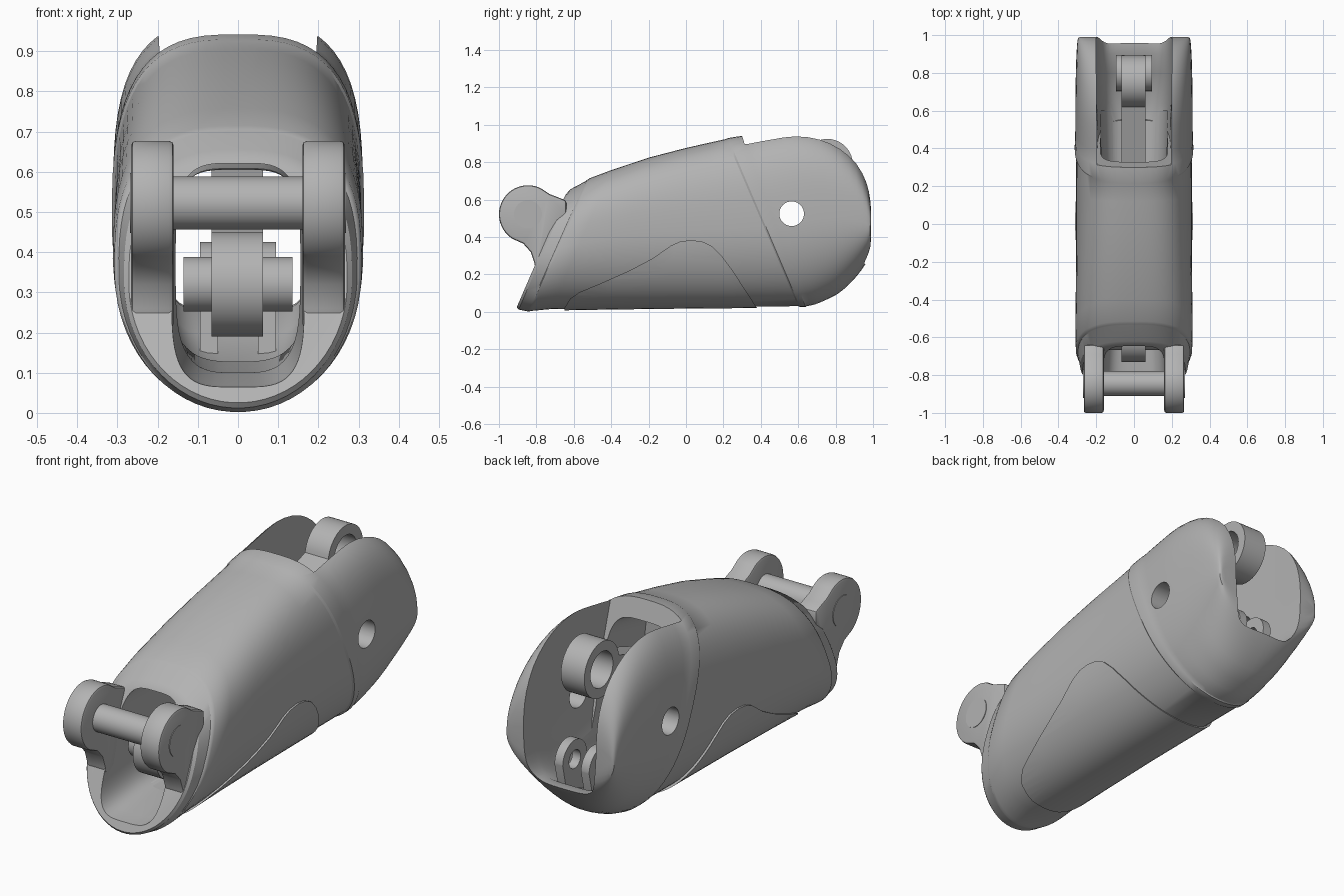
import bpy, bmesh, math
from mathutils import Vector

if "Cube" in bpy.data.objects:
    bpy.data.objects.remove(bpy.data.objects["Cube"])

grey = bpy.data.materials.new("plain grey")
grey.use_nodes = True
GREY = (0.45, 0.45, 0.45, 1)
grey.diffuse_color = GREY
grey.node_tree.nodes["Principled BSDF"].inputs["Base Color"].default_value = GREY


def make(name, bm):
    """Turn a bmesh into a linked grey object."""
    bmesh.ops.recalc_face_normals(bm, faces=bm.faces)
    mesh = bpy.data.meshes.new(name)
    bm.to_mesh(mesh)
    bm.free()
    mesh.materials.append(grey)
    obj = bpy.data.objects.new(name, mesh)
    bpy.context.collection.objects.link(obj)
    return obj


def power(value, exponent):
    return math.copysign(abs(value) ** (2 / exponent), value)


def refine(sections):
    """Insert a smooth in-between section in every gap."""
    result = []
    for k in range(len(sections) - 1):
        a, b, c, d = (sections[min(max(k + n, 0), len(sections) - 1)] for n in (-1, 0, 1, 2))
        middle = tuple((9 * (q + r) - p - s) / 16 for p, q, r, s in zip(a, b, c, d))
        result += [b, middle]
    return result + [sections[-1]]


def loft(name, sections, low, high, grow=0.0, around=64):
    """Skin tilted superellipses; each has bottom y,z, top y,z and half width."""
    bm = bmesh.new()
    rings = []
    for k, (yb, zb, yt, zt, width) in enumerate(sections):
        t = k / (len(sections) - 1)
        base, top = Vector((0, yb, zb)), Vector((0, yt, zt))
        mid, half = (base + top) / 2, (top - base) / 2
        half += half.normalized() * grow
        ring = []
        for i in range(around):
            a = math.tau * (i + 0.5) / around
            ends = high if math.sin(a) > 0 else low
            e = ends[0] + (ends[1] - ends[0]) * t
            p = mid + half * power(math.sin(a), e)
            p.x = (width + grow) * power(math.cos(a), e)
            ring.append(bm.verts.new(p))
        rings.append(ring)
    for r, s in zip(rings, rings[1:]):
        for i in range(around):
            j = (i + 1) % around
            bm.faces.new((r[i], r[j], s[j], s[i]))
    bm.faces.new(rings[0])
    bm.faces.new(rings[-1])
    return make(name, bm)


def prism(name, outline, x0, x1):
    """Extrude a side outline of (y, z) points across the width."""
    bm = bmesh.new()
    face = bm.faces.new([bm.verts.new((x0, y, z)) for y, z in outline])
    moved = bmesh.ops.extrude_face_region(bm, geom=[face])["geom"]
    for v in moved:
        if isinstance(v, bmesh.types.BMVert):
            v.co.x = x1
    return make(name, bm)


def arc(center, radius, start, end, steps=40):
    """Side-view arc; angles in degrees, from +y towards +z."""
    points = []
    for i in range(steps + 1):
        a = math.radians(start + (end - start) * i / steps)
        points.append((center[0] + radius * math.cos(a), center[1] + radius * math.sin(a)))
    return points


def rod(name, center, radius, x0, x1):
    return prism(name, arc(center, radius, 0, 360)[:-1], x0, x1)


def cut(obj, cutter, operation="DIFFERENCE"):
    cutter.hide_render = True
    mod = obj.modifiers.new("cut", "BOOLEAN")
    mod.operation, mod.solver, mod.object = operation, "EXACT", cutter
    bpy.context.view_layer.objects.active = obj
    bpy.ops.object.modifier_apply(modifier=mod.name)


# Outer shell: front collar, tapered body, lip and rounded rear cheeks
collar = [
    (-.905, .025, -.645, .625, .272), (-.895, .012, -.62, .655, .284),
    (-.845, .002, -.535, .7, .297),
]
body = [
    (-.84, .002, -.53, .705, .302), (-.825, .005, -.515, .715, .308),
    (-.72, .015, -.4, .758, .311), (-.45, .02, -.2, .825, .308),
    (-.1, .025, 0, .877, .306), (.25, .028, .12, .904, .306),
    (.6, .03, .215, .925, .308), (.61, .025, .225, .93, .314),
]
lip = [(.64, .025, .3, .942, .313)]
cheeks = [
    (.645, .03, .31, .94, .311), (.69, .04, .45, .965, .311),
    (.74, .06, .58, .98, .311), (.81, .095, .71, .96, .309),
    (.87, .145, .82, .905, .307), (.92, .2, .91, .82, .304),
    (.965, .265, .965, .71, .3), (.985, .325, .985, .61, .295),
    (.99, .4, .99, .53, .285),
]
shell = loft("outer_shell", collar + body + lip + refine(cheeks), (2, 2.4), (2.6, 3.4))

# Cutters: tunnel, pocket under the lip, open rear slot and the cross hole
tunnel = loft("tunnel_cutter", [
    (-1.1, .05, -1.1, .58, .175), (-.8, .07, -.8, .6, .165),
    (-.62, .1, -.62, .625, .155), (0, .1, 0, .605, .16), (.6, .13, .6, .605, .18),
], (4, 3), (4, 4))
pocket = loft("pocket_cutter", [(.08, .3, .08, .79, .17), (.54, .3, .38, .86, .18)], (4, 4), (4, 4))
slot = loft("slot_cutter", [
    (.555, .11, .19, 1.3, .195), (.64, .12, .62, 1.3, .198),
    (.8, .19, .8, 1.3, .2), (.9, .25, .9, 1.3, .2), (1.1, .27, 1.1, 1.3, .2),
], (3, 6), (8, 8))
hole = rod("hole_cutter", (.565, .525), .066, -.5, .5)
for cutter in (tunnel, pocket, slot, hole):
    cut(shell, cutter)

# Raised grip pad wrapped under the body
pad = loft("grip_pad", body, (2, 2.2), (2.6, 3), grow=.009)
outline = prism("pad_cutter", [
    (-.66, -.1), (-.65, .02), (-.62, .07), (-.57, .105), (-.45, .155), (-.3, .222),
    (-.18, .285), (-.08, .355), (-.03, .377), (.03, .384), (.09, .375), (.14, .35),
    (.19, .3), (.25, .22), (.38, .02), (.4, -.1)], -.5, .5)
cut(pad, outline, "INTERSECT")
for cutter in (tunnel, pocket, slot):
    cut(pad, cutter)
for cutter in (tunnel, pocket, slot, hole, outline):
    bpy.data.objects.remove(cutter)

# Front fork arms with round ends, joined by a pin
PIVOT = (-.845, .522)
arm = arc(PIVOT, .155, 62, 238) + [
    (-.87, .365), (-.83, .32), (-.81, .26), (-.8, .2), (-.74, .25),
    (-.69, .42), (-.64, .53), (-.64, .595), (-.69, .615), (-.73, .63)]
for side, label in ((1, "left"), (-1, "right")):
    fork = prism(label + "_fork_arm", arm, side * .16, side * .266)
    bevel = fork.modifiers.new("soft_edges", "BEVEL")
    bevel.width, bevel.segments = .012, 2
    rod(label + "_pin_cap", PIVOT, .075, side * .2, side * .269)
rod("fork_pin", PIVOT, .066, -.18, .18)

# Long link bar running through the tunnel, with an eye at the rear
FRONT_EYE, REAR_EYE = (-.6, .32), (.755, .788)
slope = math.degrees(math.atan2(REAR_EYE[1] - FRONT_EYE[1], REAR_EYE[0] - FRONT_EYE[0]))
link = prism("link_bar", arc(FRONT_EYE, .13, slope + 28, slope + 332)
             + arc(REAR_EYE, .137, slope - 152, slope + 152), -.066, .062)
eye = rod("eye_cutter", REAR_EYE, .088, -.3, .3)
cut(link, eye)
bpy.data.objects.remove(eye)
rod("link_pin", FRONT_EYE, .068, -.135, .135)

# Pair of small drilled lugs standing on the rear floor
LUG = (.8, .33)
drill = rod("drill_cutter", LUG, .045, -.3, .3)
for side, label in ((1, "left"), (-1, "right")):
    lug = prism(label + "_lug", arc(LUG, .095, 0, 180) + [(.7, .14), (.86, .18)],
                side * .05, side * .095)
    cut(lug, drill)
bpy.data.objects.remove(drill)

# Smooth curved surfaces, keep hard edges
for obj in bpy.data.objects:
    if obj.type == "MESH":
        bpy.ops.object.select_all(action="DESELECT")
        obj.select_set(True)
        bpy.context.view_layer.objects.active = obj
        for mod in list(obj.modifiers):
            bpy.ops.object.modifier_apply(modifier=mod.name)
        bpy.ops.object.shade_smooth_by_angle(angle=math.radians(30))
